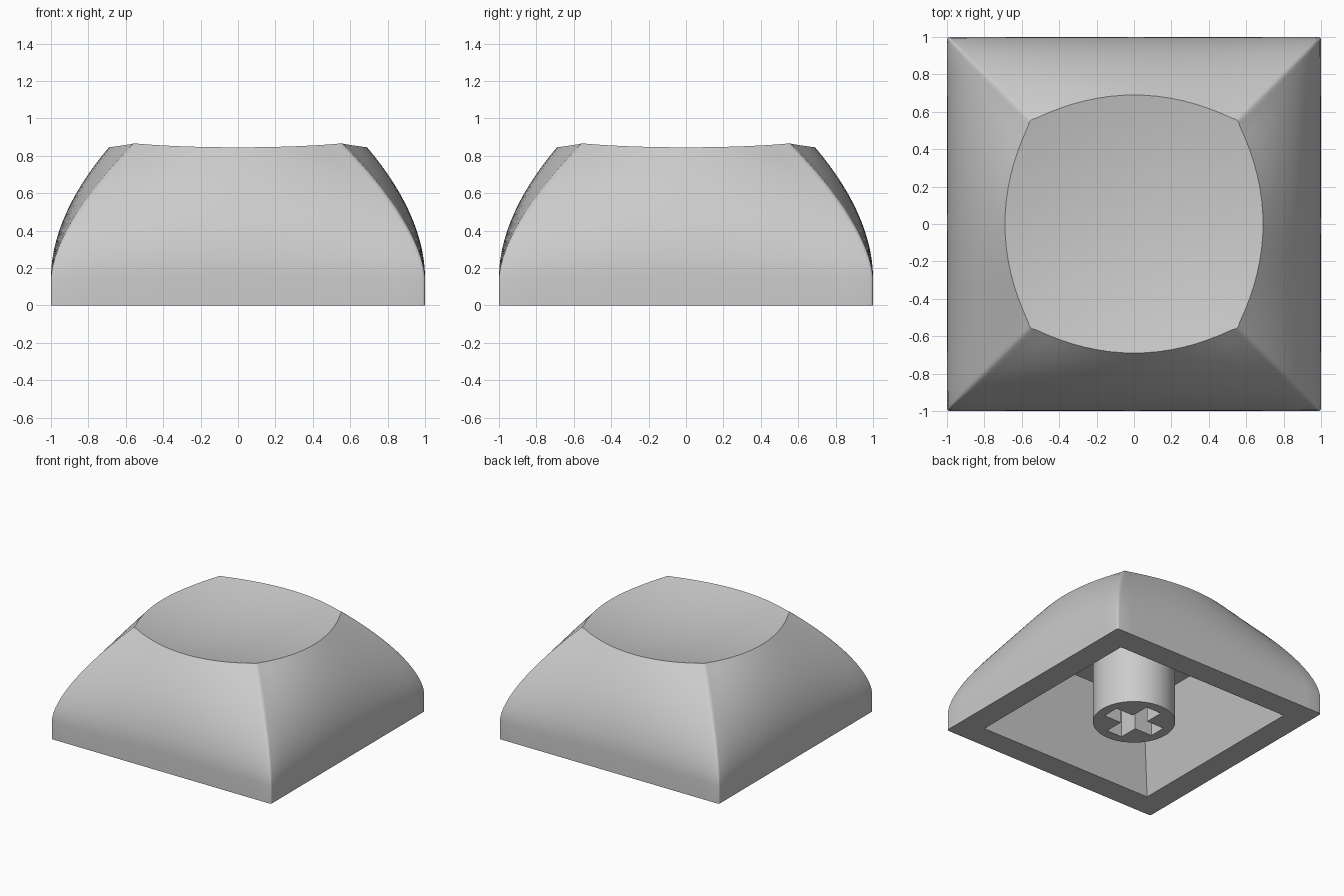
import bpy
import bmesh
from math import cos, sin, radians

cube = bpy.data.objects.get("Cube")
if cube:
    bpy.data.objects.remove(cube, do_unlink=True)

# Single matte plastic colour
plastic = bpy.data.materials.new("grey plastic")
plastic.use_nodes = True
grey = (0.6, 0.6, 0.6, 1)
plastic.diffuse_color = grey
plastic.node_tree.nodes["Principled BSDF"].inputs["Base Color"].default_value = grey

SHOULDER = 0.15      # top of the straight skirt
SEGMENTS = 16        # segments per side
RINGS = 14           # rings up the curved flank
CEILING = 0.65       # height of the hollow


def outline(corner, bulge, radius):
    """Four-sided outline with bowed sides and small rounded corners."""
    points = []
    inner = corner - radius
    for turn in range(4):
        ca, sa = cos(radians(90 * turn)), sin(radians(90 * turn))
        side = []
        for i in range(SEGMENTS + 1):
            s = 2 * i / SEGMENTS - 1
            side.append((corner + bulge * (1 - s * s), s * inner))
        for angle in (30, 45, 60):
            a = radians(angle)
            side.append((inner + radius * cos(a), inner + radius * sin(a)))
        points += [(x * ca - y * sa, x * sa + y * ca) for x, y in side]
    return points


def flank(t):
    """Outline of the flank, from the shoulder (0) to the rim (1)."""
    corner = 1 - 0.435 * t ** 1.6
    middle = 1 - 0.31 * t ** 1.9
    return outline(corner, middle - corner, 0.015 + 0.025 * t)


def dish(x, y):
    return 0.771 + 0.155 * (x * x + y * y)


def finish(obj):
    bpy.ops.object.select_all(action='DESELECT')
    obj.select_set(True)
    bpy.context.view_layer.objects.active = obj
    bpy.ops.object.shade_smooth_by_angle(angle=radians(30))


def add_object(name, bm):
    bmesh.ops.recalc_face_normals(bm, faces=bm.faces)
    mesh = bpy.data.meshes.new(name)
    bm.to_mesh(mesh)
    bm.free()
    obj = bpy.data.objects.new(name, mesh)
    obj.data.materials.append(plastic)
    bpy.context.collection.objects.link(obj)
    return obj


# Key shell: hollow ceiling, underside rim, skirt, flank and dished top
rim = flank(1)
rings = [[(x, y, CEILING) for x, y in outline(0.6, 0, 0)],
         [(x, y, 0) for x, y in outline(0.8, 0, 0)],
         [(x, y, 0) for x, y in flank(0)]]
for i in range(RINGS + 1):
    t = i / RINGS
    rings.append([(x, y, SHOULDER + t * (dish(*top) - SHOULDER))
                  for (x, y), top in zip(flank(t), rim)])
for k in (0.85, 0.7, 0.55, 0.4, 0.25, 0.1):
    rings.append([(x * k, y * k, dish(x * k, y * k)) for x, y in rim])

bm = bmesh.new()
loops = [[bm.verts.new(p) for p in ring] for ring in rings]
for low, high in zip(loops, loops[1:]):
    for i in range(len(low)):
        bm.faces.new((low[i - 1], low[i], high[i], high[i - 1]))
bm.faces.new(loops[0])
bm.faces.new(loops[-1])
bmesh.ops.remove_doubles(bm, verts=bm.verts, dist=0.0001)
finish(add_object("key_shell", bm))

# Mounting stem: a round post under the ceiling
bm = bmesh.new()
bmesh.ops.create_cone(bm, cap_ends=True, segments=64, radius1=0.31,
                      radius2=0.31, depth=CEILING)
bmesh.ops.translate(bm, verts=bm.verts, vec=(0, 0, CEILING / 2))
stem = add_object("mounting_stem", bm)

# Cross-shaped socket cut into the stem
ARM, HALF, DEPTH = 0.23, 0.07, 0.42
bm = bmesh.new()
cross = []
for turn in range(4):
    ca, sa = cos(radians(90 * turn)), sin(radians(90 * turn))
    for x, y in ((ARM, -HALF), (ARM, HALF), (HALF, HALF)):
        cross.append(bm.verts.new((x * ca - y * sa, x * sa + y * ca, -0.1)))
base = bm.faces.new(cross)
grown = bmesh.ops.extrude_face_region(bm, geom=[base], use_keep_orig=True)
bmesh.ops.translate(bm, vec=(0, 0, DEPTH + 0.1),
                    verts=[g for g in grown["geom"] if isinstance(g, bmesh.types.BMVert)])
cutter = add_object("socket_cutter", bm)
cutter.hide_render = True

cut = stem.modifiers.new("socket", 'BOOLEAN')
cut.operation = 'DIFFERENCE'
cut.solver = 'EXACT'
cut.object = cutter
bpy.context.view_layer.objects.active = stem
bpy.ops.object.modifier_apply(modifier=cut.name)
bpy.data.objects.remove(cutter, do_unlink=True)
finish(stem)
